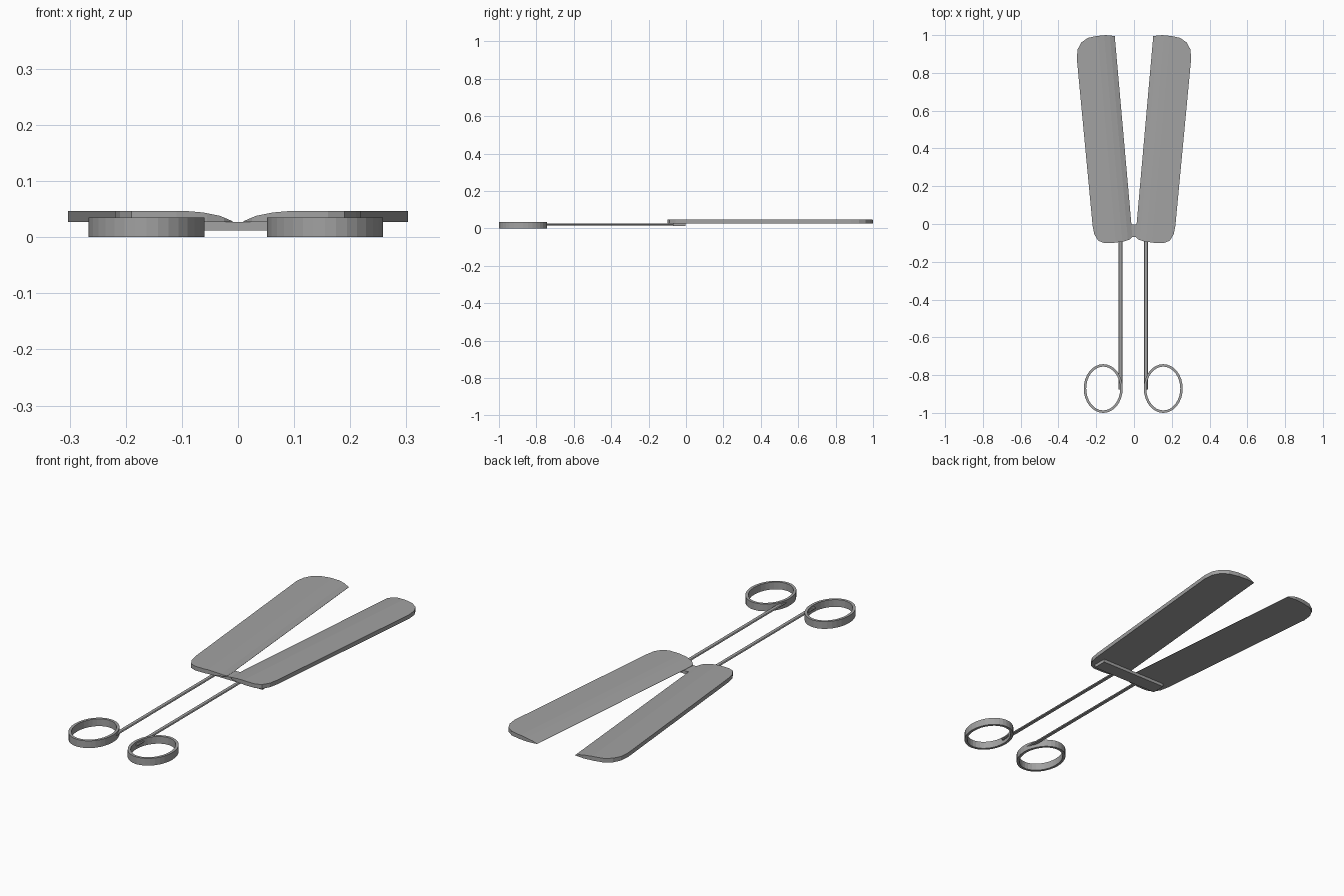
import bpy, bmesh, math
from mathutils import Vector

cube = bpy.data.objects.get("Cube")
if cube:
    bpy.data.objects.remove(cube, do_unlink=True)

steel = bpy.data.materials.new("dull steel grey")
steel.use_nodes = True
STEEL = (0.36, 0.36, 0.36, 1)
steel.diffuse_color = STEEL
steel.node_tree.nodes["Principled BSDF"].inputs["Base Color"].default_value = STEEL


def finish(name, bm):
    """Turn a bmesh into a named steel object."""
    bmesh.ops.recalc_face_normals(bm, faces=bm.faces)
    mesh = bpy.data.meshes.new(name)
    bm.to_mesh(mesh)
    bm.free()
    mesh.materials.append(steel)
    obj = bpy.data.objects.new(name, mesh)
    bpy.context.collection.objects.link(obj)
    return obj


def extrude_up(bm, faces, height):
    geom = bmesh.ops.extrude_face_region(bm, geom=faces)["geom"]
    top = [v for v in geom if isinstance(v, bmesh.types.BMVert)]
    bmesh.ops.translate(bm, verts=top, vec=(0, 0, height))


# Blade outline for the +x side, starting at the inner tip
OUTLINE = [(0.102, 0.995), (0.15, 1.0), (0.2, 0.995), (0.245, 0.985), (0.28, 0.96),
           (0.298, 0.925), (0.303, 0.88), (0.219, -0.01), (0.21, -0.055),
           (0.19, -0.088), (0.16, -0.1), (0.11, -0.1), (0.055, -0.093),
           (0.025, -0.083), (0.01, -0.07), (0.013, -0.01)]
BLADE_Z, BLADE_H = 0.027, 0.02
EDGE = Vector((0.012, -0.03, 0))
ACROSS = Vector((1.025, -0.09, 0)).normalized()
BEVEL = [(0.0, 0.001), (0.025, 0.011), (0.055, 0.017), (0.09, 0.02)]


def bevel_height(d):
    for (d0, h0), (d1, h1) in zip(BEVEL, BEVEL[1:]):
        if d < d1:
            return max(0.001, h0 + (h1 - h0) * (d - d0) / (d1 - d0))
    return BLADE_H


def blade(name, side):
    bm = bmesh.new()
    face = bm.faces.new([bm.verts.new((x, y, BLADE_Z)) for x, y in OUTLINE])
    extrude_up(bm, [face], BLADE_H)
    # Cut along the cutting edge, then lower the top towards it
    for d, _ in BEVEL[1:]:
        bmesh.ops.bisect_plane(bm, geom=bm.verts[:] + bm.edges[:] + bm.faces[:],
                               plane_co=EDGE + ACROSS * d, plane_no=ACROSS)
    for v in bm.verts:
        if v.co.z > BLADE_Z + 0.01:
            v.co.z = BLADE_Z + bevel_height((v.co - EDGE).dot(ACROSS))
    for v in bm.verts:
        v.co.x *= side
    return finish(name, bm)


def finger_ring(name, cx):
    bm = bmesh.new()
    n, loops = 32, []
    for rx, ry in ((0.103, 0.129), (0.09, 0.116)):
        loops.append([bm.verts.new((cx + rx * math.cos(2 * math.pi * i / n),
                                    -0.871 + ry * math.sin(2 * math.pi * i / n), 0))
                      for i in range(n)])
    outer, inner = loops
    faces = [bm.faces.new((outer[i], outer[(i + 1) % n], inner[(i + 1) % n], inner[i]))
             for i in range(n)]
    extrude_up(bm, faces, 0.035)
    return finish(name, bm)


def shank(name, cx):
    bm = bmesh.new()
    bmesh.ops.create_cone(bm, cap_ends=True, segments=8, radius1=1, radius2=1, depth=1)
    for v in bm.verts:
        x, y, z = v.co
        v.co = (cx + x * 0.0105, -0.465 + z * 0.82, 0.0215 + y * 0.0055)
    return finish(name, bm)


for label, side in (("left", 1), ("right", -1)):
    blade(label + "_blade", side)
    finger_ring(label + "_finger_ring", side * 0.159 - 0.004)
    shank(label + "_shank", side * 0.068 - 0.004)

# Cross bar under the blades
bm = bmesh.new()
bmesh.ops.create_cube(bm, size=1)
for v in bm.verts:
    v.co = (v.co.x * 0.36, v.co.y * 0.068 - 0.036, v.co.z * 0.015 + 0.0195)
finish("cross_bar", bm)
